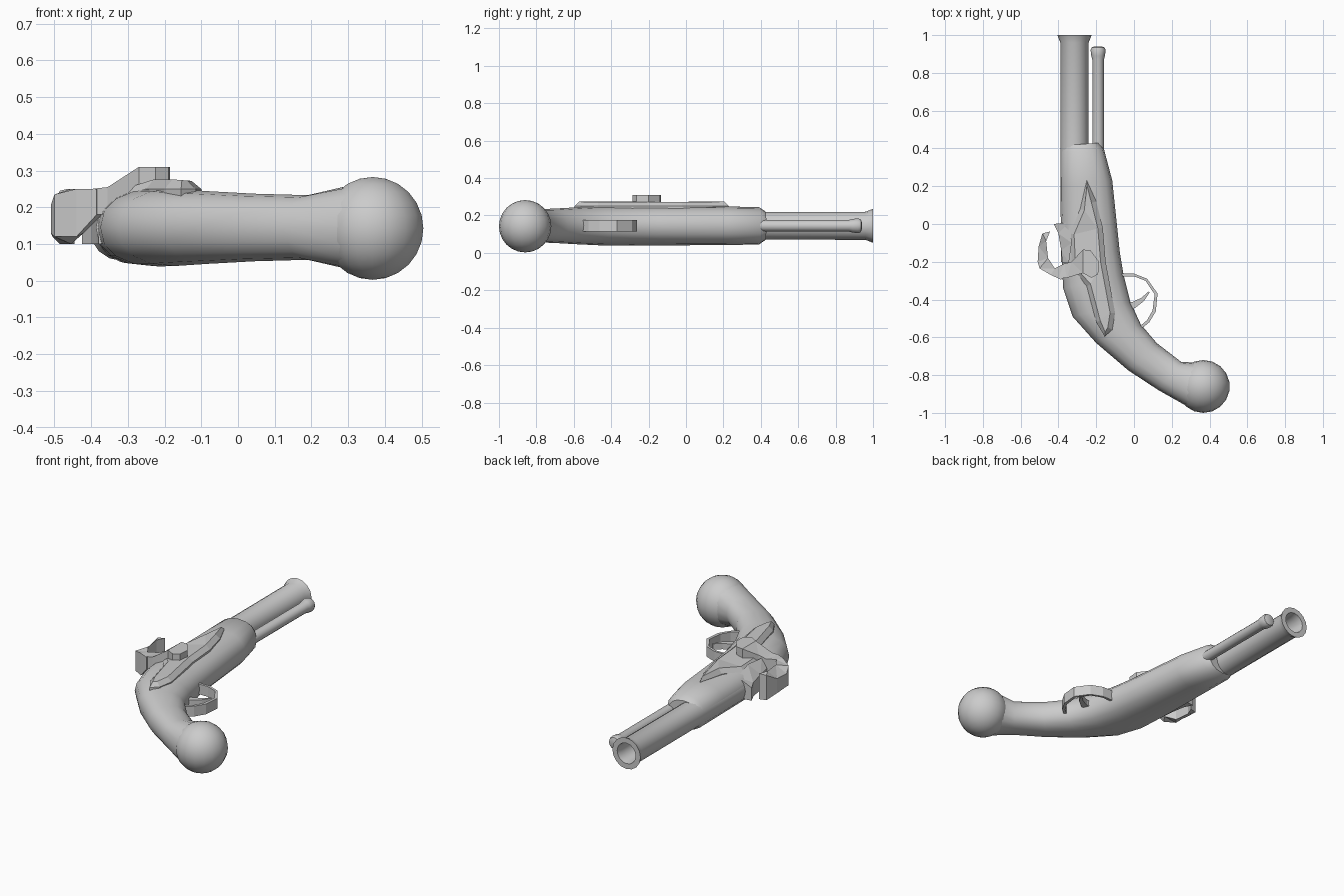
import bpy, bmesh, math
from mathutils import Vector

if "Cube" in bpy.data.objects:
    bpy.data.objects.remove(bpy.data.objects["Cube"])

ZC = 0.145  # height of the pistol's mid plane


def finish(name, bm, angle=None):
    bmesh.ops.recalc_face_normals(bm, faces=bm.faces)
    me = bpy.data.meshes.new(name)
    bm.to_mesh(me)
    bm.free()
    ob = bpy.data.objects.new(name, me)
    bpy.context.collection.objects.link(ob)
    if angle:
        bpy.ops.object.select_all(action='DESELECT')
        ob.select_set(True)
        bpy.context.view_layer.objects.active = ob
        bpy.ops.object.shade_smooth_by_angle(angle=math.radians(angle))
    return ob


def bridge(bm, rings, closed=True, caps=True):
    n = len(rings[0])
    for a, b in zip(rings, rings[1:]):
        for i in range(n):
            j = (i + 1) % n
            bm.faces.new((a[i], a[j], b[j], b[i]))
    if caps:
        bm.faces.new(rings[0])
        bm.faces.new(rings[-1])


def lathe_y(name, x, profile, sides):
    """Profile of (y, radius) turned around an axis parallel to y."""
    bm = bmesh.new()
    rings = []
    for y, r in profile:
        rings.append([bm.verts.new((x + r * math.cos(2 * math.pi * i / sides), y,
                                    ZC + r * math.sin(2 * math.pi * i / sides)))
                      for i in range(sides)])
    bridge(bm, rings)
    return finish(name, bm, 35)


def loft(name, sections, sides=16, power=0.88):
    """Sections of (left xy, right xy, half height)."""
    bm = bmesh.new()
    rings = []
    for lx, ly, rx, ry, h in sections:
        c = Vector(((lx + rx) / 2, (ly + ry) / 2, ZC))
        w = Vector(((rx - lx) / 2, (ry - ly) / 2, 0))
        ring = []
        for i in range(sides):
            a = 2 * math.pi * i / sides
            u = math.copysign(abs(math.cos(a)) ** power, math.cos(a))
            v = math.copysign(abs(math.sin(a)) ** power, math.sin(a))
            ring.append(bm.verts.new(c + w * u + Vector((0, 0, h * v))))
        rings.append(ring)
    bridge(bm, rings)
    return finish(name, bm, 40)


def plate(name, pts, inset=0, rise=0):
    """Flat-sided plate; each point is (x, y, bottom z, top z)."""
    bm = bmesh.new()
    low = [bm.verts.new((x, y, a)) for x, y, a, b in pts]
    top = [bm.verts.new((x, y, b)) for x, y, a, b in pts]
    bridge(bm, [low, top])
    bmesh.ops.recalc_face_normals(bm, faces=bm.faces)
    if inset:
        bm.faces.ensure_lookup_table()
        bmesh.ops.inset_region(bm, faces=[bm.faces[-1]], thickness=inset, depth=rise)
    big = [f for f in bm.faces if len(f.verts) > 4]
    bmesh.ops.triangulate(bm, faces=big)
    return finish(name, bm)


def strip(name, path, z0, z1):
    """Curved band in the xy plane; path of (x, y, thickness)."""
    bm = bmesh.new()
    rings = []
    for i, (x, y, t) in enumerate(path):
        p, q = path[max(i - 1, 0)], path[min(i + 1, len(path) - 1)]
        d = Vector((q[0] - p[0], q[1] - p[1])).normalized()
        nx, ny = -d.y * t / 2, d.x * t / 2
        rings.append([bm.verts.new(v) for v in (
            (x + nx, y + ny, z0), (x - nx, y - ny, z0),
            (x - nx, y - ny, z1), (x + nx, y + ny, z1))])
    bridge(bm, rings)
    return finish(name, bm)


# barrel with flared muzzle and open bore
lathe_y("barrel", -0.315, [(-0.2, 0.072), (0.4, 0.074), (0.96, 0.075), (1.0, 0.091),
                           (1.0, 0.06), (0.96, 0.054), (0.45, 0.054)], 16)

# ramrod below the barrel
lathe_y("ramrod", -0.19, [(0.3, 0.031), (0.87, 0.031), (0.89, 0.036), (0.92, 0.04),
                          (0.935, 0.034), (0.94, 0.02)], 12)

# curved stock and grip
loft("stock", [
    (-0.375, 0.415, -0.185, 0.43, 0.078),
    (-0.387, 0.38, -0.16, 0.40, 0.10),
    (-0.388, 0.20, -0.115, 0.23, 0.103),
    (-0.386, -0.12, -0.075, -0.15, 0.105),
    (-0.375, -0.34, -0.055, -0.27, 0.106),
    (-0.325, -0.49, -0.02, -0.41, 0.105),
    (-0.20, -0.63, 0.035, -0.53, 0.099),
    (-0.03, -0.775, 0.12, -0.63, 0.092),
    (0.13, -0.88, 0.25, -0.73, 0.088),
    (0.29, -0.97, 0.35, -0.735, 0.118)])

# round butt
bpy.ops.mesh.primitive_uv_sphere_add(segments=18, ring_count=12, radius=0.14,
                                     location=(0.367, -0.86, 0.1425))
butt = bpy.context.object
butt.name = "butt"
bpy.ops.object.shade_smooth()

# lock plate with sloped rim
outline = [(-0.25, 0.23), (-0.20, 0.12), (-0.165, -0.02), (-0.15, -0.2), (-0.10, -0.47),
           (-0.115, -0.56), (-0.155, -0.595), (-0.20, -0.52), (-0.25, -0.33), (-0.33, -0.24),
           (-0.34, -0.05), (-0.285, 0.08)]
plate("lock_plate", [(x, y, 0.19, 0.25 if x > -0.3 else 0.225) for x, y in outline],
      inset=0.025, rise=0.024)

# hammer: hub, neck and curled jaw
plate("hammer_hub", [
    (-0.185, -0.20, 0.25, 0.31), (-0.19, -0.265, 0.25, 0.31), (-0.225, -0.285, 0.25, 0.31),
    (-0.27, -0.26, 0.24, 0.31), (-0.355, -0.285, 0.18, 0.255), (-0.40, -0.29, 0.18, 0.25),
    (-0.37, -0.21, 0.18, 0.25), (-0.33, -0.20, 0.20, 0.265), (-0.27, -0.135, 0.24, 0.31),
    (-0.23, -0.14, 0.25, 0.31)])
plate("hammer_jaw", [
    (-0.385, -0.295, 0.18, 0.25), (-0.44, -0.27, 0.12, 0.25), (-0.50, -0.235, 0.12, 0.235),
    (-0.51, -0.20, 0.13, 0.205), (-0.505, -0.12, 0.12, 0.205), (-0.485, -0.05, 0.10, 0.245),
    (-0.445, -0.04, 0.10, 0.25), (-0.465, -0.09, 0.10, 0.25), (-0.455, -0.18, 0.10, 0.25),
    (-0.42, -0.235, 0.13, 0.25), (-0.37, -0.21, 0.18, 0.25)])

# striking plate and pan beside the barrel
plate("striker", [
    (-0.425, 0.0, 0.10, 0.175), (-0.34, 0.01, 0.10, 0.22), (-0.33, -0.1, 0.10, 0.25),
    (-0.345, -0.205, 0.10, 0.25), (-0.38, -0.205, 0.10, 0.20), (-0.385, -0.14, 0.10, 0.19),
    (-0.40, -0.05, 0.10, 0.18)])

# trigger guard and trigger
strip("trigger_guard", [(-0.08, -0.27, 0.015), (0.0, -0.27, 0.014), (0.065, -0.295, 0.014),
                        (0.117, -0.37, 0.016), (0.107, -0.46, 0.018), (0.075, -0.515, 0.016),
                        (0.02, -0.56, 0.016)], 0.115, 0.175)
strip("trigger", [(-0.06, -0.44, 0.04), (0.0, -0.428, 0.035), (0.045, -0.40, 0.022),
                  (0.08, -0.36, 0.008)], 0.128, 0.162)
